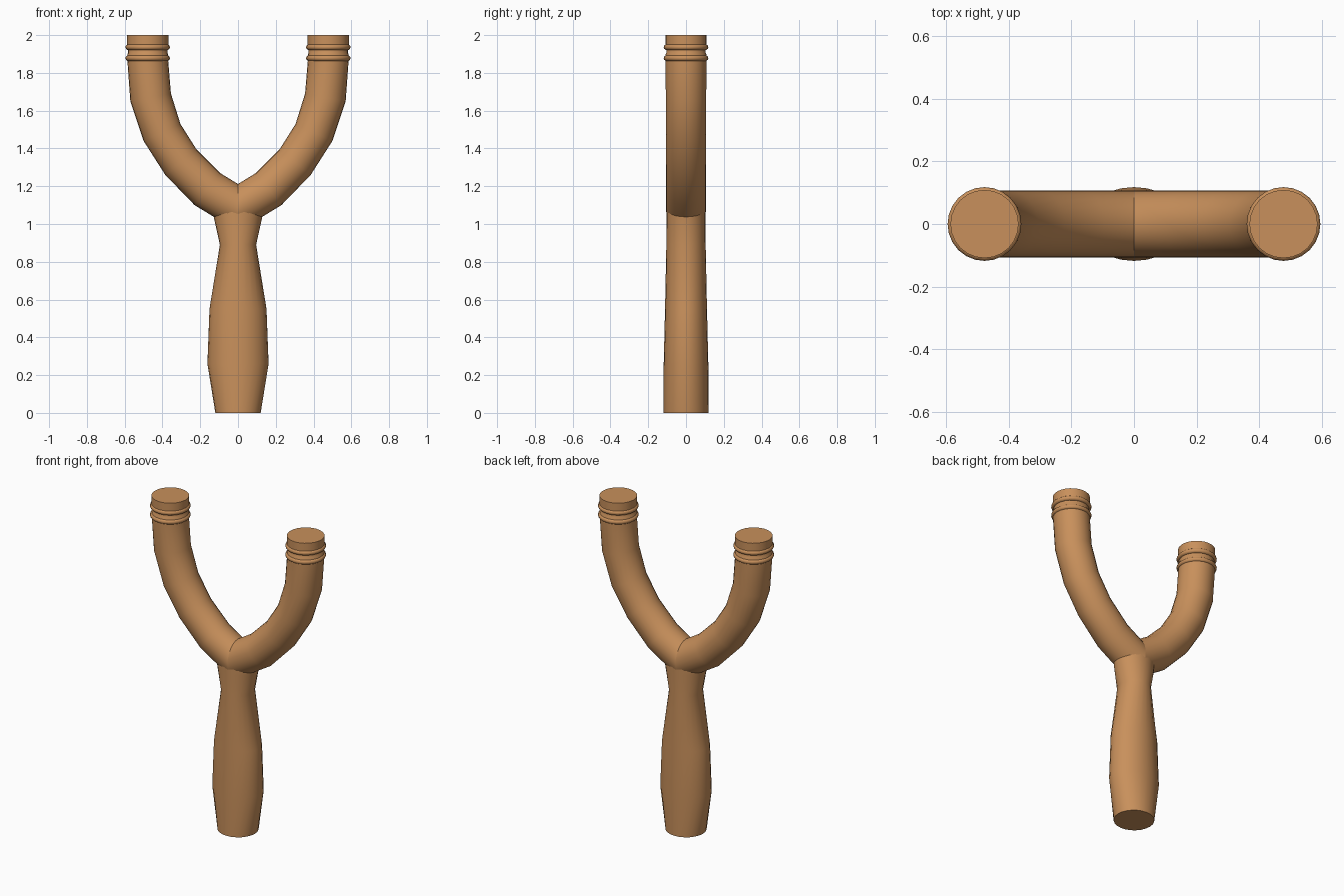
import bpy, bmesh, math
from mathutils import Vector

if "Cube" in bpy.data.objects:
    bpy.data.objects.remove(bpy.data.objects["Cube"])

SIDES = 24

wood = bpy.data.materials.new("warm_wood")
wood.diffuse_color = (0.58, 0.28, 0.106, 1)
wood.use_nodes = True
wood.node_tree.nodes["Principled BSDF"].inputs["Base Color"].default_value = wood.diffuse_color


def make_object(name, bm, mirror=False):
    bmesh.ops.recalc_face_normals(bm, faces=bm.faces)
    mesh = bpy.data.meshes.new(name)
    bm.to_mesh(mesh)
    bm.free()
    mesh.materials.append(wood)
    mesh.shade_smooth()
    mesh.set_sharp_from_angle(angle=math.radians(40))
    obj = bpy.data.objects.new(name, mesh)
    bpy.context.collection.objects.link(obj)
    if mirror:
        mod = obj.modifiers.new("mirror", 'MIRROR')
        mod.use_mirror_merge = False
    return obj


def loft(name, sections, close=False, cap_start=True, mirror=False):
    """Skin ellipses given as (outer xz, inner xz, y radius)."""
    bm = bmesh.new()
    rings = []
    for (ox, oz), (ix, iz), ry in sections:
        a, b = Vector((ox, 0, oz)), Vector((ix, 0, iz))
        mid, half = (a + b) / 2, (a - b) / 2
        ring = []
        for i in range(SIDES):
            t = math.tau * i / SIDES
            ring.append(bm.verts.new(mid + half * math.cos(t) + Vector((0, ry * math.sin(t), 0))))
        rings.append(ring)
    pairs = list(zip(rings, rings[1:]))
    if close:
        pairs.append((rings[-1], rings[0]))
    for r, s in pairs:
        for i in range(SIDES):
            j = (i + 1) % SIDES
            bm.faces.new((r[i], r[j], s[j], s[i]))
    if not close:
        bm.faces.new(rings[-1])
        if cap_start:
            bm.faces.new(rings[0])
    return make_object(name, bm, mirror)


# Handle: swelling grip, narrow neck, flare into the fork
handle = [(0, .12, .118), (.26, .162, .118), (.55, .151, .111),
          (.89, .096, .104), (1.03, .127, .1035), (1.065, .129, .1035)]
loft("handle", [((w, z), (-w, z), d) for z, w, d in handle])

# Fork arms: bent tube, mitred where the two halves meet
tip_x = .478
arm = [((0, .96), (0, 1.212), .107),
       ((.23, 1.10), (.095, 1.27), .107),
       ((.385, 1.26), (.22, 1.395), .107),
       ((.50, 1.44), (.305, 1.53), .107),
       ((.57, 1.65), (.355, 1.69), .107),
       ((.586, 1.87), (.37, 1.87), .108)]
for z, r in [(1.90, .108), (1.905, .104), (1.93, .104), (1.935, .109), (2.0, .109)]:
    arm.append(((tip_x + r, z), (tip_x - r, z), r))
loft("fork_arms", arm, cap_start=False, mirror=True)

# Raised band rings near the tips
for name, z in (("upper_tip_rings", 1.936), ("lower_tip_rings", 1.878)):
    profile = []
    for k in range(10):
        t = math.tau * k / 10
        r, h = .103 + .015 * math.cos(t), z + .015 * math.sin(t)
        profile.append(((tip_x + r, h), (tip_x - r, h), r))
    loft(name, profile, close=True, mirror=True)
